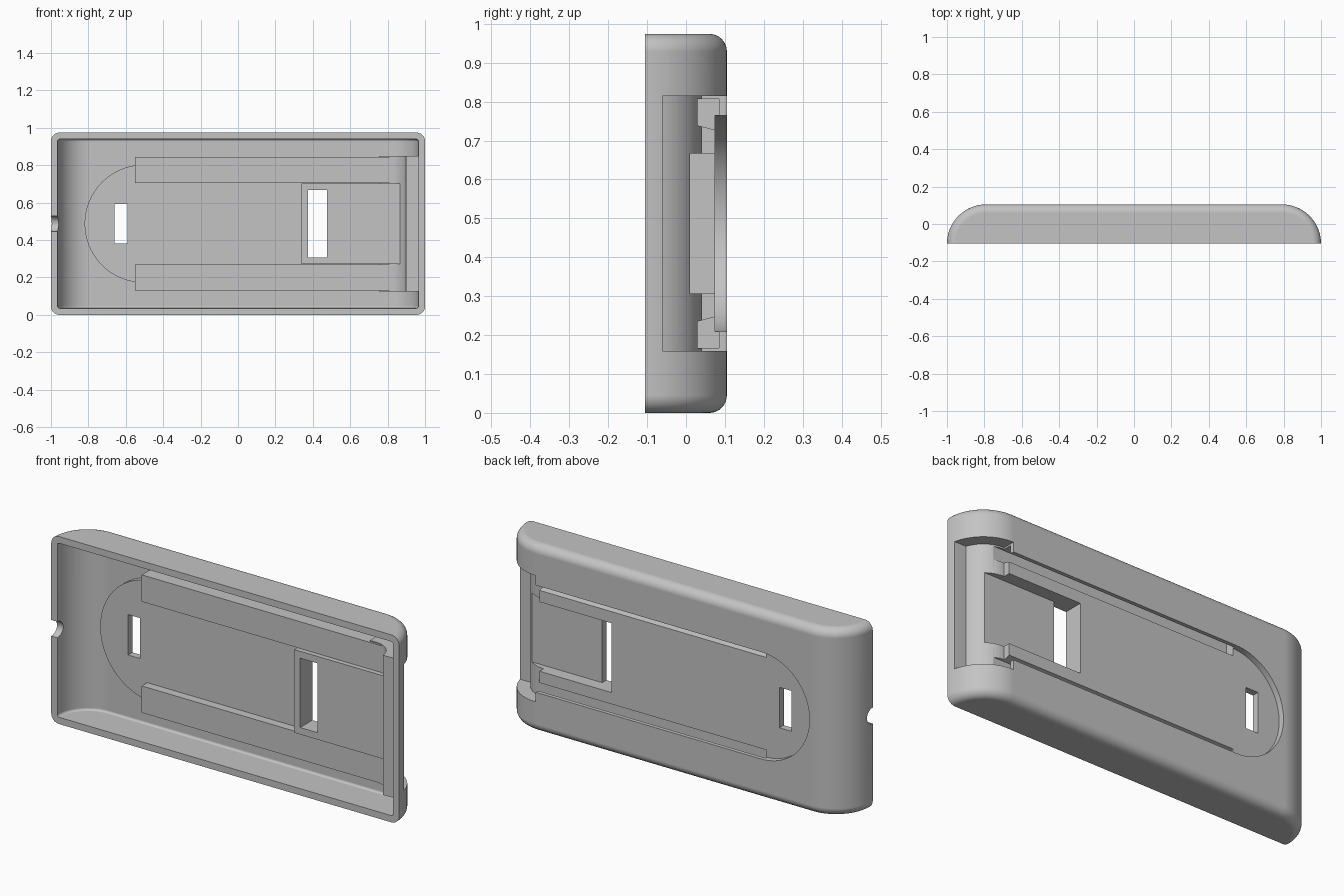
import bpy
import bmesh
from math import sin, cos, pi, asin, sqrt

cube = bpy.data.objects.get("Cube")
if cube:
    bpy.data.objects.remove(cube, do_unlink=True)

H = 0.974            # height
MID = H / 2          # mirror plane for all details
BACK = 0.105         # half depth
WALL = 0.035
CX, CY, R = 0.79, -BACK, 0.21   # centre and radius of the rounded ends

grey = bpy.data.materials.new("light grey plastic")
grey.use_nodes = True
grey.diffuse_color = (0.55, 0.55, 0.55, 1)
grey.node_tree.nodes["Principled BSDF"].inputs["Base Color"].default_value = (0.55, 0.55, 0.55, 1)


def finish(name, bm):
    bmesh.ops.recalc_face_normals(bm, faces=bm.faces)
    mesh = bpy.data.meshes.new(name)
    bm.to_mesh(mesh)
    bm.free()
    mesh.materials.append(grey)
    obj = bpy.data.objects.new(name, mesh)
    bpy.context.collection.objects.link(obj)
    return obj


def loft(name, rings):
    bm = bmesh.new()
    rows = [[bm.verts.new(p) for p in ring] for ring in rings]
    n = len(rows[0])
    for a, b in zip(rows, rows[1:]):
        for i in range(n):
            j = (i + 1) % n
            bm.faces.new((a[i], a[j], b[j], b[i]))
    bm.faces.new(rows[0])
    bm.faces.new(rows[-1])
    return finish(name, bm)


def prism(name, pts, lo, hi, axis):
    """Extrude a 2D outline along one axis."""
    place = {"x": lambda u, v, t: (t, u, v),
             "y": lambda u, v, t: (u, t, v),
             "z": lambda u, v, t: (u, v, t)}[axis]
    return loft(name, [[place(u, v, t) for u, v in pts] for t in (lo, hi)])


def box(name, x0, x1, y0, y1, z0, z1):
    return prism(name, [(x0, y0), (x1, y0), (x1, y1), (x0, y1)], z0, z1, "z")


def arc(cx, cy, r, a0, a1, n=24):
    return [(cx + r * cos(a0 + (a1 - a0) * i / n),
             cy + r * sin(a0 + (a1 - a0) * i / n)) for i in range(n + 1)]


def pillow(name, inset, fillet, front):
    """Round-ended slab with filleted top and bottom edges and a flat front."""
    def ring(d, z):
        pts = arc(CX, CY, R - d, 0, pi / 2) + arc(-CX, CY, R - d, pi / 2, pi)
        if front < CY:
            pts = [(CX + R - d, front)] + pts + [(-CX - R + d, front)]
        return [(x, y, z) for x, y in pts]
    steps = [pi / 2 * i / 10 for i in range(11)]
    low = [(inset + fillet * (1 - sin(t)), inset + fillet * (1 - cos(t))) for t in steps]
    rings = [ring(d, z) for d, z in low]
    rings += [ring(d, H - z) for d, z in reversed(low)]
    return loft(name, rings)


def stadium(name, r, y0):
    """Channel outline: half circle on one end, running out on the other."""
    pts = arc(-0.505, MID, r, pi / 2, 3 * pi / 2, 40)
    pts += [(0.95, MID - r), (0.95, MID + r)]
    return prism(name, pts, y0, 0.3, "y")


def end_scoop(name, r, x0, y0, half):
    """Everything outside a cylinder of radius r at the +x end."""
    pts = arc(CX, CY, r, pi / 2, asin((y0 - CY) / r))
    pts += [(1.2, y0), (1.2, 0.3), (x0, 0.3), (x0, CY + r)]
    return prism(name, pts, MID - half, MID + half, "z")


def subtract(target, cutters):
    bpy.context.view_layer.objects.active = target
    for c in cutters:
        mod = target.modifiers.new("cut", "BOOLEAN")
        mod.operation, mod.solver, mod.object = "DIFFERENCE", "EXACT", c
        bpy.ops.object.modifier_apply(modifier=mod.name)
        bpy.data.objects.remove(c, do_unlink=True)


# Inner cavity, leaving room for the thickened inner features
cavity = pillow("cavity", WALL, 0.012, -0.2)
bosses = [
    stadium("channel_backing", 0.315, 0.04),
    box("pocket_backing", 0.34, 0.88, -0.025, 0.3, MID - 0.216, MID + 0.216),
    end_scoop("end_backing", 0.11, 0.755, -0.095, 0.363),
]
for s in (-1, 1):
    z0, z1 = sorted((MID + s * 0.219, MID + s * 0.358))
    bosses.append(box("rail_backing", -0.55, 0.85, -0.005, 0.3, z0, z1))
subtract(cavity, bosses)

# Outer case with the channel, end notch, latch pocket and slots cut out
case = pillow("case_shell", 0, 0.045, -BACK)
cuts = [
    cavity,
    stadium("channel", 0.278, 0.075),
    end_scoop("end_notch", 0.145, CX, -0.06, 0.328),
    prism("latch_pocket", [(0.375, -0.2), (0.475, -0.2), (0.475, 0.01),
                           (0.95, 0.01), (0.95, 0.3), (0.375, 0.3)],
          MID - 0.18, MID + 0.18, "z"),
    box("small_slot", -0.66, -0.59, -0.3, 0.3, MID - 0.105, MID + 0.105),
    prism("cable_notch", arc(-BACK, MID, 0.042, 0, 2 * pi * 31 / 32, 31), -1.2, -0.9, "x"),
]
# Undercut side grooves of the channel
for s in (-1, 1):
    groove = [(0.03, 0.252), (0.03, 0.32), (0.085, 0.32), (0.085, 0.24), (0.076, 0.24)]
    cuts.append(prism("groove", [(y, MID + s * z) for y, z in groove], -0.515, 0.9, "x"))
subtract(case, cuts)

# Smooth curves, crisp edges
bpy.ops.object.select_all(action="DESELECT")
case.select_set(True)
bpy.context.view_layer.objects.active = case
bpy.ops.object.shade_smooth_by_angle(angle=pi / 6)
weighted = case.modifiers.new("even_normals", "WEIGHTED_NORMAL")
weighted.keep_sharp = True
